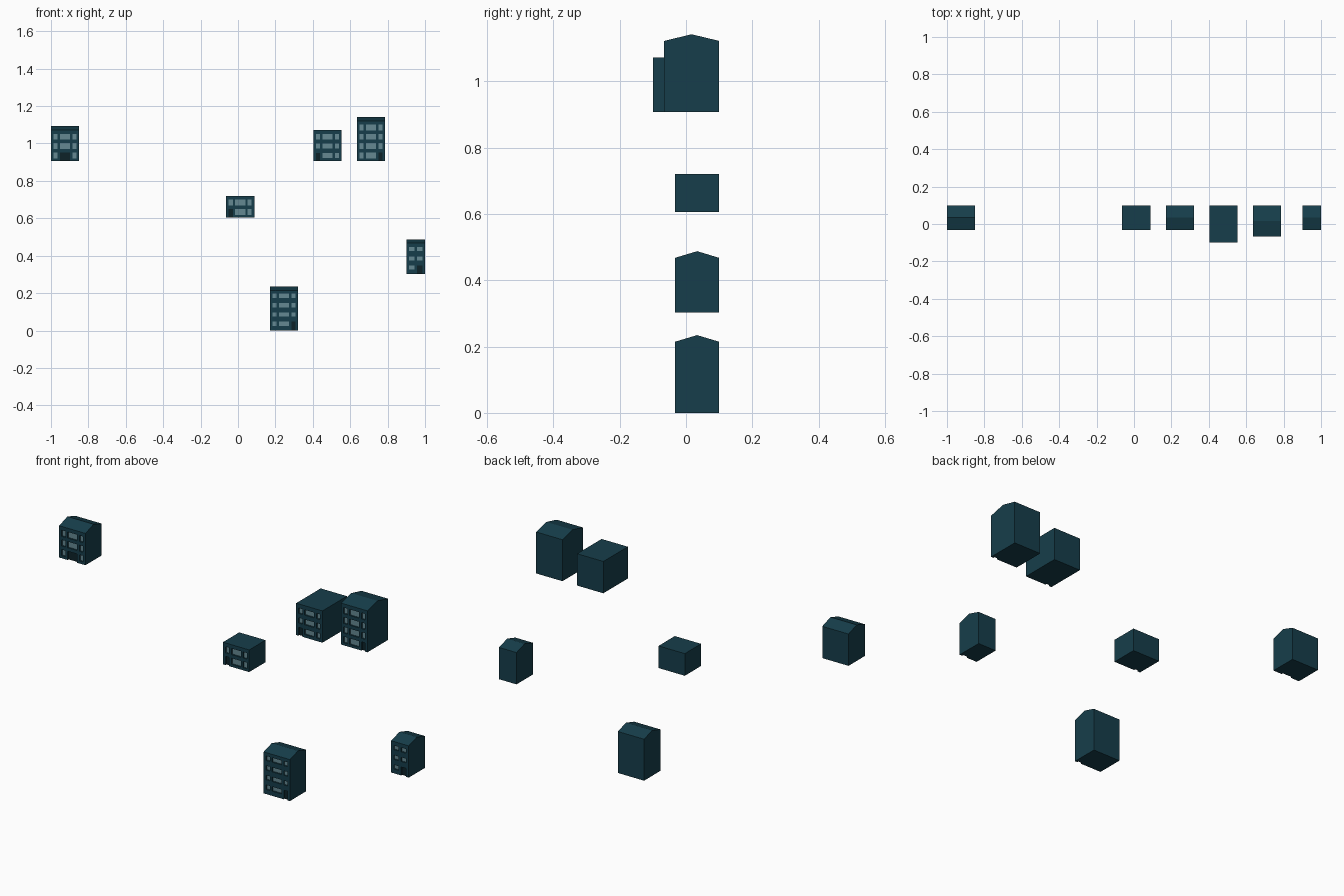
import bpy, bmesh

if "Cube" in bpy.data.objects:
    bpy.data.objects.remove(bpy.data.objects["Cube"])

def material(name, rgb):
    m = bpy.data.materials.new(name)
    m.diffuse_color = (*rgb, 1)
    m.use_nodes = True
    m.node_tree.nodes["Principled BSDF"].inputs["Base Color"].default_value = m.diffuse_color
    return m

MATS = [material("wall", (0.008, 0.048, 0.070)),
        material("window_glass", (0.13, 0.25, 0.29)),
        material("door_dark", (0.004, 0.016, 0.022))]

STOREY, RECESS, BACK = 0.05, 0.008, 0.1
WIDE = [(0.0135, 0.035), (0.048, 0.102), (0.115, 0.1365)]
NARROW = [(0.0145, 0.043), (0.057, 0.0855)]

def house(name, x0, z0, width, front, floors, rise, sill, head, door, cols):
    """House block with a recessed facade grid and an optional gable roof."""
    eave = floors * STOREY + 0.0145
    bm = bmesh.new()

    def face(pts, mat=0):
        f = bm.faces.new([bm.verts.new((x0 + x, y, z0 + z)) for x, y, z in pts])
        f.material_index = mat

    # facade cells: odd columns and rows are openings
    xs = [0] + [v for c in cols for v in c] + [width]
    zs = [0] + [i * STOREY + v for i in range(floors) for v in (sill, head)] + [eave]
    nx, nz = len(xs) - 1, len(zs) - 1

    def kind(i, j):
        if i == 2 * door + 1 and j in (0, 1):
            return 2
        return 1 if i % 2 and j % 2 else 0

    def depth(i, j):
        return front + (RECESS if kind(i, j) else 0)

    for i in range(nx):
        for j in range(nz):
            a, b, c, d = xs[i], xs[i + 1], zs[j], zs[j + 1]
            y = depth(i, j)
            face([(a, y, c), (b, y, c), (b, y, d), (a, y, d)], kind(i, j))
            # reveals between wall and opening
            if i + 1 < nx and depth(i + 1, j) != y:
                w = depth(i + 1, j)
                face([(b, y, c), (b, w, c), (b, w, d), (b, y, d)])
            if j + 1 < nz and depth(i, j + 1) != y:
                w = depth(i, j + 1)
                face([(a, y, d), (b, y, d), (b, w, d), (a, w, d)])
        # underside, notched at the door
        y = depth(i, 0)
        face([(xs[i], y, 0), (xs[i], BACK, 0), (xs[i + 1], BACK, 0), (xs[i + 1], y, 0)])

    # side, roof and back profile
    profile = [(front, 0), (front, eave), (BACK, eave), (BACK, 0)]
    if rise:
        profile.insert(2, ((front + BACK) / 2, eave + rise))
    face([(0, y, z) for y, z in profile])
    face([(width, y, z) for y, z in reversed(profile)])
    for (ya, za), (yb, zb) in zip(profile[1:], profile[2:]):
        face([(0, ya, za), (width, ya, za), (width, yb, zb), (0, yb, zb)])

    bmesh.ops.remove_doubles(bm, verts=bm.verts, dist=1e-5)
    bmesh.ops.recalc_face_normals(bm, faces=bm.faces)
    mesh = bpy.data.meshes.new(name)
    bm.to_mesh(mesh)
    bm.free()
    for m in MATS:
        mesh.materials.append(m)
    bpy.context.collection.objects.link(bpy.data.objects.new(name, mesh))

# name, x, base z, width, front y, floors, roof rise, sill, head, door column, columns
house("gable_house_left", -1.0, 0.907, 0.15, -0.033, 3, 0.022, 0.0133, 0.045, 1, WIDE)
house("flat_house_small", -0.063, 0.605, 0.15, -0.033, 2, 0, 0.0133, 0.045, 0, WIDE)
house("gable_house_tall", 0.17, 0.0, 0.15, -0.033, 4, 0.02, 0.024, 0.047, 2, WIDE)
house("flat_house_deep", 0.403, 0.907, 0.15, -0.1, 3, 0, 0.0155, 0.043, 0, WIDE)
house("gable_house_deep", 0.637, 0.907, 0.15, -0.066, 4, 0.02, 0.0133, 0.045, 2, WIDE)
house("gable_house_narrow", 0.9, 0.303, 0.1, -0.033, 3, 0.02, 0.022, 0.044, 1, NARROW)
